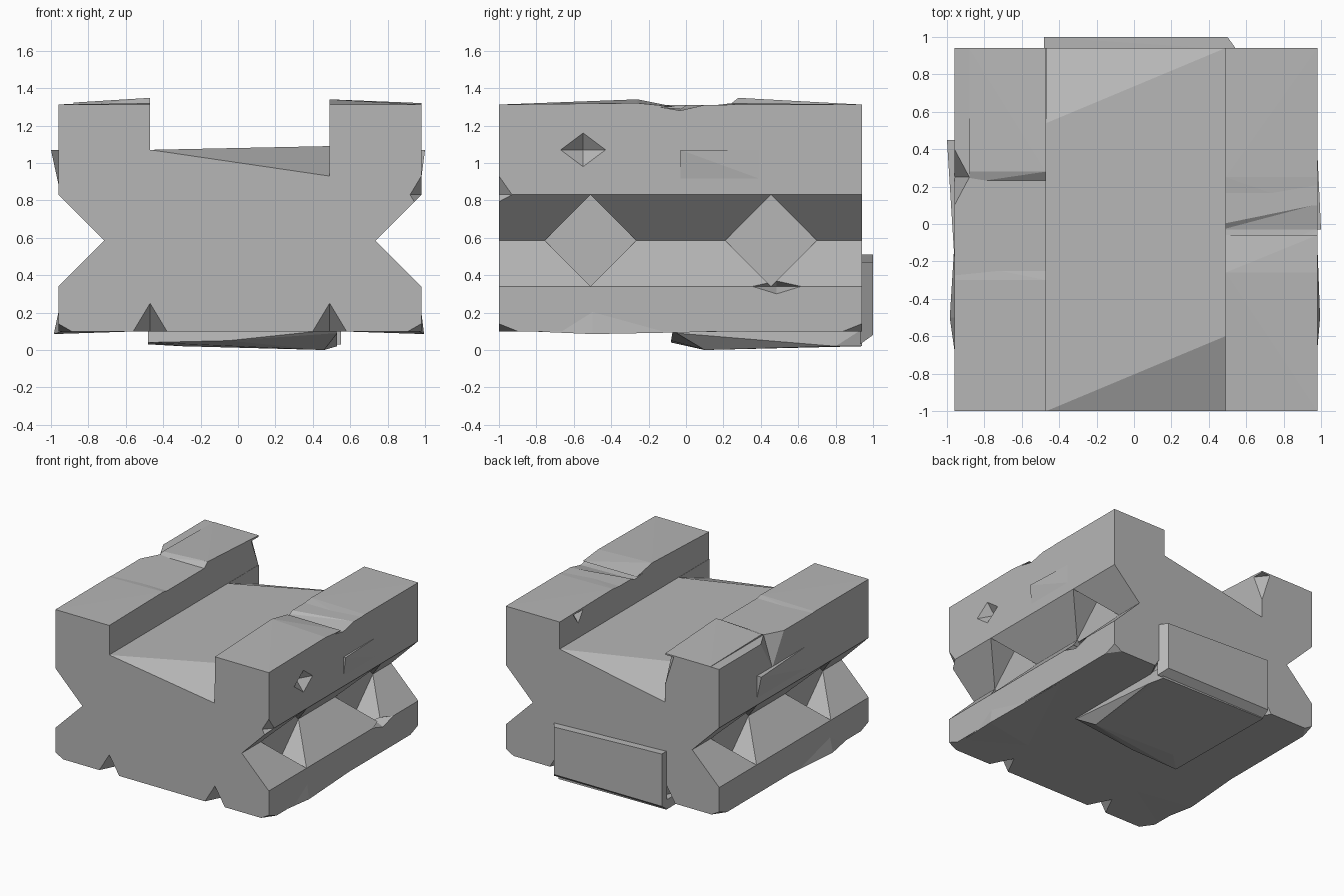
import bpy, bmesh
from mathutils import Vector

cube = bpy.data.objects.get("Cube")
if cube:
    bpy.data.objects.remove(cube, do_unlink=True)

stone = bpy.data.materials.new("grey stone")
stone.use_nodes = True
stone.diffuse_color = (0.47, 0.47, 0.47, 1)
stone.node_tree.nodes["Principled BSDF"].inputs["Base Color"].default_value = stone.diffuse_color

# Main measurements of the block
FRONT, BACK = -1, 0.94
LEFT, RIGHT = -0.96, 0.98
BASE, TOP = 0.1, 1.31
GROOVE, GROOVE_HALF = 0.585, 0.245
GROOVE_DEPTH = 0.245
WALL_LEFT, WALL_RIGHT = -0.47, 0.49
FLOOR_LEFT, FLOOR_RIGHT = 1.07, 1.09


def finish(name, bm):
    bmesh.ops.recalc_face_normals(bm, faces=bm.faces)
    mesh = bpy.data.meshes.new(name)
    bm.to_mesh(mesh)
    bm.free()
    mesh.materials.append(stone)
    obj = bpy.data.objects.new(name, mesh)
    bpy.context.collection.objects.link(obj)
    return obj


def hull(name, points):
    """Convex chunk of stone around a few points."""
    bm = bmesh.new()
    for point in points:
        bm.verts.new(point)
    bmesh.ops.convex_hull(bm, input=bm.verts)
    loose = [v for v in bm.verts if not v.link_faces]
    bmesh.ops.delete(bm, geom=loose, context='VERTS')
    return finish(name, bm)


def extrude(name, outline, offset):
    """Prism made by pushing a flat outline along an offset."""
    bm = bmesh.new()
    face = bm.faces.new([bm.verts.new(point) for point in outline])
    result = bmesh.ops.extrude_face_region(bm, geom=[face])
    moved = [g for g in result["geom"] if isinstance(g, bmesh.types.BMVert)]
    bmesh.ops.translate(bm, verts=moved, vec=Vector(offset))
    return finish(name, bm)


def chip(x, y, z, wide, deep, high):
    """Eight-sided cutter that leaves an angular dent."""
    centre = Vector((x, y, z))
    arms = Vector((wide, 0, 0)), Vector((0, deep, 0)), Vector((0, 0, high))
    return hull("chip_cutter", [centre + sign * arm for arm in arms for sign in (-1, 1)])


def groove_side(edge, inward):
    """Points of one grooved side, from the base to the top."""
    return [(edge, BASE), (edge, GROOVE - GROOVE_HALF),
            (edge + inward * GROOVE_DEPTH, GROOVE),
            (edge, GROOVE + GROOVE_HALF), (edge, TOP)]


# Main block with a channel on top and a groove along each side
channel = [(WALL_RIGHT, TOP), (WALL_RIGHT, FLOOR_RIGHT), (WALL_LEFT, FLOOR_LEFT), (WALL_LEFT, TOP)]
profile = groove_side(RIGHT, -1) + channel + groove_side(LEFT, 1)[::-1]
block = extrude("stone_block", [(x, FRONT, z) for x, z in profile], (0, BACK - FRONT, 0))
cutters = []

# Diamond pockets in the side grooves
for edge, side in ((RIGHT, 1), (LEFT, -1)):
    x = edge - side * GROOVE_DEPTH
    for y in (-0.51, 0.455):
        diamond = [(x, y, GROOVE - GROOVE_HALF), (x, y + GROOVE_HALF, GROOVE),
                   (x, y, GROOVE + GROOVE_HALF), (x, y - GROOVE_HALF, GROOVE)]
        cutters.append(extrude("pocket_cutter", diamond, (side / 2, 0, 0)))

# Broken lips at both ends of the channel floor
INSET = 0.002
for end, inward, deep_x, shallow_x, deep_floor, shallow_floor in (
        (FRONT, 1, WALL_RIGHT - INSET, WALL_LEFT + INSET, FLOOR_RIGHT, FLOOR_LEFT),
        (BACK, -1, WALL_LEFT + INSET, WALL_RIGHT - INSET, FLOOR_LEFT, FLOOR_RIGHT)):
    broken = deep_floor - 0.16
    bottom = [Vector(point) for point in (
        (shallow_x, end, shallow_floor), (deep_x, end, broken),
        (deep_x, end + inward * 0.4, deep_floor),
        (inward * 0.35, end + inward * 0.1, deep_floor),
        (shallow_x, end - inward, shallow_floor), (deep_x, end - inward, broken))]
    raised = [point + Vector((0, 0, 0.1)) for point in bottom]
    cutters.append(hull("lip_cutter", bottom + raised))

# Dents in the side faces, the ridges and the groove
cutters += [
    chip(RIGHT, -0.55, FLOOR_LEFT, 0.07, 0.12, 0.09),
    chip(RIGHT, FRONT, GROOVE + GROOVE_HALF, 0.06, 0.07, 0.1),
    chip(RIGHT, GROOVE - 0.1, GROOVE - GROOVE_HALF, 0.1, 0.13, 0.04),
    chip(WALL_RIGHT, 0.7, TOP, 0.07, 0.07, 0.1),
    chip(WALL_LEFT, BACK, TOP, 0.08, 0.1, 0.25),
    chip(LEFT, 0.25, TOP, 0.08, 0.15, 0.25),
]

# Dents along the bottom edges, at the slab's corners and the block's corners
for end in (FRONT, BACK):
    for wall in (WALL_LEFT, WALL_RIGHT):
        cutters.append(chip(wall, end, BASE, 0.09, 0.18, 0.15))
    for edge in (LEFT, RIGHT):
        cutters.append(chip(edge, end, BASE, 0.07, 0.1, 0.04))

# Worn dip across the right ridge
dip = [(WALL_RIGHT, -0.26, TOP), (RIGHT, -0.2, TOP), (RIGHT, -0.03, TOP - 0.03),
       (WALL_RIGHT, -0.03, TOP - 0.02), (RIGHT, 0.1, TOP), (WALL_RIGHT, 0, TOP)]
cutters.append(hull("dip_cutter", [(x + grow, y, z + lift) for x, y, z in dip
                                   for grow, lift in ((-0.02, 0), (0.02, 0), (0, 0.1))]))

for cutter in cutters:
    cut = block.modifiers.new("cut", 'BOOLEAN')
    cut.operation, cut.solver, cut.object = 'DIFFERENCE', 'EXACT', cutter
bpy.context.view_layer.update()
depsgraph = bpy.context.evaluated_depsgraph_get()
carved = bpy.data.meshes.new_from_object(block.evaluated_get(depsgraph))
block.modifiers.clear()
block.data = carved
for cutter in cutters:
    bpy.data.objects.remove(cutter, do_unlink=True)

# Slab under the block, with its lower front edge broken away
hull("bottom_slab", [(x, y, BASE + 0.01) for x in (-0.48, 0.52) for y in (-0.07, BACK)] + [
    (-0.48, -0.08, 0.04), (-0.05, -0.08, 0.05), (0.53, -0.05, 0.09), (0.46, 0.1, 0),
    (-0.3, 0.1, 0.02), (0.53, 0.8, 0.02), (-0.48, BACK, 0.03), (0.5, BACK, 0.02)])

# Slab on the back, bevelled towards its outer face
hull("back_slab", [(x, y, z) for y, right, low in ((BACK - 0.01, 0.55, 0.03), (1, 0.5, 0.08))
                   for x, high in ((-0.48, 0.51), (right, 0.47)) for z in (low, high)])


def ridge_lump(name, inner, outer, low_y, peak_y, drop_y, rise):
    """Raised top of a ridge: climbs slowly to a peak, then drops."""
    under = TOP - 0.01
    hull(name, [(x, y, under) for x in (inner, outer) for y in (low_y, drop_y)] + [
        (inner, low_y, TOP + 0.002), (outer, low_y, TOP + 0.002),
        (inner, peak_y, TOP + rise), (outer, peak_y, TOP + rise / 3)])


ridge_lump("right_ridge_front_top", WALL_RIGHT, RIGHT, FRONT, -0.26, -0.06, 0.03)
ridge_lump("right_ridge_back_top", WALL_RIGHT, RIGHT, BACK, 0.25, 0.08, 0.01)
ridge_lump("left_ridge_back_top", WALL_LEFT, LEFT + 0.08, BACK, 0.28, 0.22, 0.038)
ridge_lump("left_ridge_front_top", WALL_LEFT, LEFT, FRONT, -0.3, -0.2, 0.01)

# Thin flakes standing off the side faces
for name, edge, side, start, end in (("right_flake", RIGHT, 1, -0.03, 0.6),
                                     ("left_flake", LEFT, -1, 0.45, -0.35)):
    inner = edge - side * 0.01
    hull(name, [(inner, y, z) for y in (start, end) for z in (0.84, FLOOR_LEFT)]
         + [(side, start, FLOOR_LEFT)])

# Slightly swollen lower feet
for name, edge, swell in (("left_foot", LEFT, -0.025), ("right_foot", RIGHT, 0.015)):
    inner = edge - swell
    hull(name, [(inner, -0.85, BASE), (inner, 0.3, BASE), (inner, -0.5, 0.32),
                (edge + swell, -0.5, BASE - 0.015), (edge * 0.55, -0.6, BASE)])
